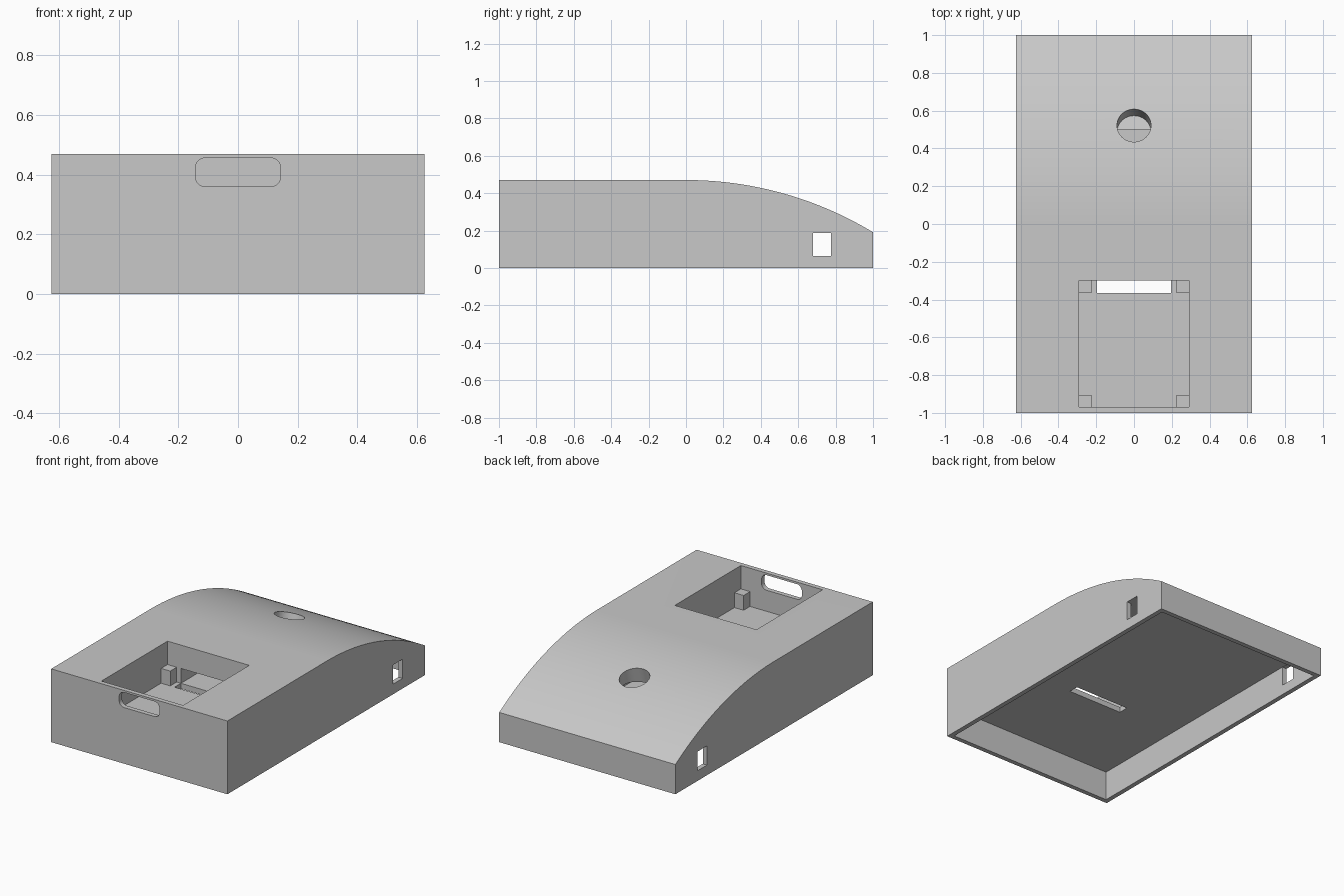
import bpy, bmesh, math
from mathutils import Matrix, Vector

old = bpy.data.objects.get("Cube")
if old:
    bpy.data.objects.remove(old, do_unlink=True)

grey = bpy.data.materials.new("light grey")
grey.use_nodes = True
colour = (0.58, 0.58, 0.58, 1)
grey.diffuse_color = colour
grey.node_tree.nodes["Principled BSDF"].inputs["Base Color"].default_value = colour

HALF_W, TOP, WALL = 0.625, 0.47, 0.03
RADIUS = 1.93            # radius of the sloping back
FLOOR, CEILING = 0.225, 0.19
POCKET_X, POCKET_FRONT, POCKET_BACK = 0.29, -0.97, -0.30
POST = 0.065


def make(name, bm):
    bmesh.ops.recalc_face_normals(bm, faces=bm.faces)
    mesh = bpy.data.meshes.new(name)
    bm.to_mesh(mesh)
    bm.free()
    ob = bpy.data.objects.new(name, mesh)
    bpy.context.collection.objects.link(ob)
    mesh.materials.append(grey)
    return ob


def box(name, low, high):
    low, high = Vector(low), Vector(high)
    bm = bmesh.new()
    bmesh.ops.create_cube(bm, size=1)
    bmesh.ops.scale(bm, vec=high - low, verts=bm.verts)
    bmesh.ops.translate(bm, vec=(low + high) / 2, verts=bm.verts)
    return make(name, bm)


def prism(name, points, shift):
    bm = bmesh.new()
    face = bm.faces.new([bm.verts.new(p) for p in points])
    new = bmesh.ops.extrude_face_region(bm, geom=[face])["geom"]
    bmesh.ops.translate(bm, vec=shift,
                        verts=[g for g in new if isinstance(g, bmesh.types.BMVert)])
    return make(name, bm)


def arc_z(y):
    return TOP - RADIUS + math.sqrt(RADIUS ** 2 - y * y)


# Body: flat front half, arched back half
profile = [(-HALF_W, 1, 0), (-HALF_W, -1, 0), (-HALF_W, -1, TOP)]
profile += [(-HALF_W, i / 32, arc_z(i / 32)) for i in range(33)]
body = prism("body", profile, (2 * HALF_W, 0, 0))

# Underside recess, top pocket, cable channel, floor slot and side ports
inner = HALF_W - WALL
cutters = [
    box("recess_cutter", (-inner, -1 + WALL, -0.1), (inner, 1 - WALL, CEILING)),
    box("pocket_cutter", (-POCKET_X, POCKET_FRONT, FLOOR), (POCKET_X, POCKET_BACK, 0.6)),
    box("channel_cutter", (-0.195, POCKET_BACK - 0.02, FLOOR), (0.195, 0.5, 0.32)),
    box("slot_cutter", (-0.195, POCKET_BACK - POST, 0.1), (0.195, POCKET_BACK, 0.28)),
    box("port_cutter", (-1, 0.68, 0.065), (1, 0.775, 0.188)),
]

# Rounded opening in the front wall
corner, rounded = 0.035, []
for k, (sx, sz) in enumerate([(1, 1), (-1, 1), (-1, -1), (1, -1)]):
    for i in range(9):
        a = math.pi / 2 * (k + i / 8)
        rounded.append((sx * (0.143 - corner) + corner * math.cos(a), -1.1,
                        0.4085 + sz * (0.0485 - corner) + corner * math.sin(a)))
cutters.append(prism("front_opening_cutter", rounded, (0, 0.2, 0)))

# Round hole drilled square to the sloping back
hole_y, depth = 0.522, 0.13
tilt = math.asin(hole_y / RADIUS)
bm = bmesh.new()
bmesh.ops.create_cone(bm, cap_ends=True, segments=48, radius1=0.09, radius2=0.09,
                      depth=2 * depth,
                      matrix=Matrix.Translation((0, hole_y, arc_z(hole_y)))
                      @ Matrix.Rotation(-tilt, 4, "X"))
cutters.append(make("hole_cutter", bm))

bpy.context.view_layer.objects.active = body
for cutter in cutters:
    cutter.hide_render = True
    mod = body.modifiers.new(cutter.name, "BOOLEAN")
    mod.operation, mod.solver, mod.object = "DIFFERENCE", "EXACT", cutter
    bpy.ops.object.modifier_apply(modifier=mod.name)
for cutter in cutters:
    bpy.data.objects.remove(cutter, do_unlink=True)

bpy.ops.object.select_all(action="DESELECT")
body.select_set(True)
bpy.ops.object.shade_smooth_by_angle(angle=math.radians(20))

# Four support posts in the pocket corners, set slightly into the walls
sink = 0.01
for side, sx in (("left", 1), ("right", -1)):
    xs = sorted((sx * (POCKET_X + sink), sx * (POCKET_X - POST)))
    for end, y0, y1 in (("front", POCKET_FRONT - sink, POCKET_FRONT + POST),
                        ("back", POCKET_BACK - POST, POCKET_BACK + sink)):
        box(f"{end}_{side}_post", (xs[0], y0, FLOOR - sink), (xs[1], y1, 0.32))
